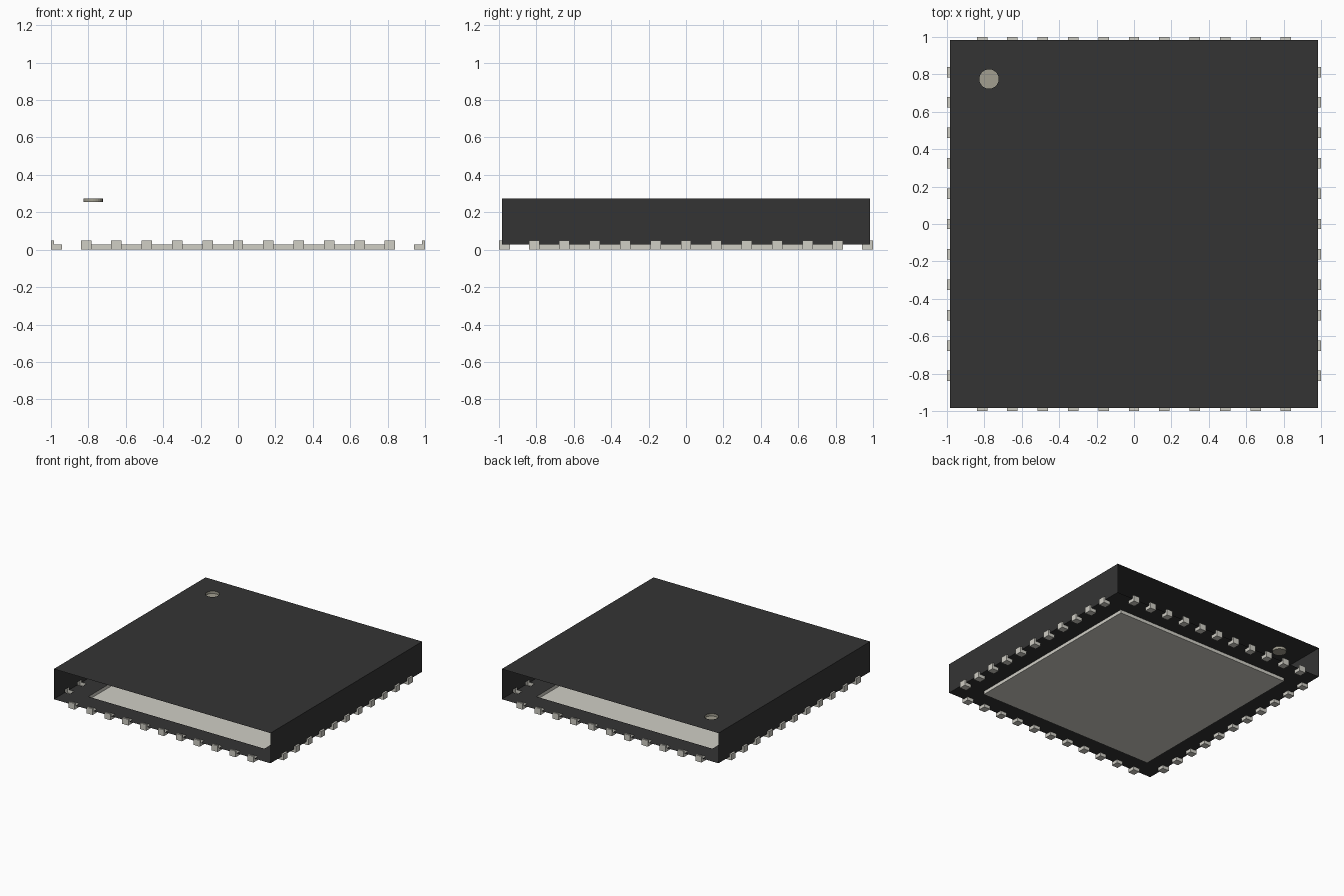
import bpy, bmesh
from math import pi
from mathutils import Matrix, Vector

cube = bpy.data.objects.get("Cube")
if cube:
    bpy.data.objects.remove(cube)

HALF, FLOOR, ROOF = 0.985, 0.027, 0.275   # package shell
PAD = 0.80                                # half width of the thermal pad
TIP, HEEL, LEAD_TOP = 1.0, 0.94, 0.05     # lead reach and height
PITCH, LEAD_W, COUNT = 0.1625, 0.056, 11
DOT_X, DOT_R, DOT_Z = 0.775, 0.052, 0.255
centres = [(i - COUNT // 2) * PITCH for i in range(COUNT)]


def material(name, rgb):
    m = bpy.data.materials.new(name)
    m.use_nodes = True
    m.diffuse_color = (*rgb, 1)
    m.node_tree.nodes["Principled BSDF"].inputs["Base Color"].default_value = (*rgb, 1)
    return m


black = material("black plastic", (0.034, 0.034, 0.034))
metal = material("pale metal", (0.63, 0.62, 0.56))
grey = material("marker grey", (0.36, 0.345, 0.28))


def finish(bm, name, mat):
    bmesh.ops.remove_doubles(bm, verts=bm.verts, dist=1e-5)
    bmesh.ops.recalc_face_normals(bm, faces=bm.faces)
    mesh = bpy.data.meshes.new(name)
    bm.to_mesh(mesh)
    bm.free()
    mesh.materials.append(mat)
    obj = bpy.data.objects.new(name, mesh)
    bpy.context.collection.objects.link(obj)
    return obj


def add_face(bm, points):
    return bm.faces.new([bm.verts.new(p) for p in points])


def sheet(bm, us, vs, place, is_open):
    """Flat grid of cells, leaving out those that is_open selects."""
    for u0, u1 in zip(us, us[1:]):
        for v0, v1 in zip(vs, vs[1:]):
            if not is_open((u0 + u1) / 2, (v0 + v1) / 2):
                add_face(bm, [place(u0, v0), place(u1, v0), place(u1, v1), place(u0, v1)])


def on_lead(t):
    return any(abs(t - c) < LEAD_W / 2 for c in centres)


def floor_open(x, y):
    over_pad = abs(x) < PAD and abs(y) < PAD
    return over_pad or (abs(x) > HEEL and on_lead(y)) or (abs(y) > HEEL and on_lead(x))


# Package shell: floor with openings, two side walls, open at front and back
edges = [c + s * LEAD_W / 2 for c in centres for s in (-1, 1)]
cuts = sorted(edges + [s * d for s in (-1, 1) for d in (HALF, HEEL, PAD)])
bm = bmesh.new()
sheet(bm, cuts, cuts, lambda x, y: (x, y, FLOOR), floor_open)
for side in (-HALF, HALF):
    sheet(bm, cuts, [FLOOR, LEAD_TOP, ROOF], lambda y, z: (side, y, z),
          lambda y, z: z < LEAD_TOP and on_lead(y))
finish(bm, "package_shell", black)

# Roof with a round opening for the marker
dot_at = Matrix.Translation((-DOT_X, DOT_X, ROOF))
bm = bmesh.new()
corners = [bm.verts.new((x, y, ROOF)) for x, y in
           ((-HALF, -HALF), (HALF, -HALF), (HALF, HALF), (-HALF, HALF))]
for i in range(4):
    bm.edges.new((corners[i - 1], corners[i]))
bmesh.ops.create_circle(bm, segments=24, radius=DOT_R, matrix=dot_at)
bmesh.ops.triangle_fill(bm, edges=bm.edges[:], use_beauty=True, normal=Vector((0, 0, 1)))
finish(bm, "package_roof", black)

# Shallow round marker cup set into the roof
bm = bmesh.new()
bmesh.ops.create_circle(bm, cap_ends=True, segments=24, radius=DOT_R,
                        matrix=Matrix.Translation((-DOT_X, DOT_X, DOT_Z)))
rim = bmesh.ops.extrude_edge_only(bm, edges=bm.edges[:])["geom"]
bmesh.ops.translate(bm, vec=(0, 0, ROOF - DOT_Z),
                    verts=[g for g in rim if isinstance(g, bmesh.types.BMVert)])
finish(bm, "corner_marker", grey)

# Thermal pad: a tray that hangs in the floor opening
bm = bmesh.new()
bmesh.ops.create_cube(bm, size=1, matrix=Matrix.Translation((0, 0, FLOOR / 2))
                      @ Matrix.Diagonal((2 * PAD, 2 * PAD, FLOOR, 1)))
lid = [f for f in bm.faces if f.calc_center_median().z > FLOOR * 0.9]
bmesh.ops.delete(bm, geom=lid, context='FACES_ONLY')
finish(bm, "thermal_pad", metal)

# L-shaped leads, one row per side, open where they meet the package
profile = [(HEEL, FLOOR), (HEEL, 0), (TIP, 0), (TIP, LEAD_TOP), (HALF, LEAD_TOP)]
for k, side in enumerate(("left", "back", "right", "front")):
    bm = bmesh.new()
    for c in centres:
        a, b = c - LEAD_W / 2, c + LEAD_W / 2
        for (d0, z0), (d1, z1) in zip(profile, profile[1:]):
            add_face(bm, [(d0, a, z0), (d1, a, z1), (d1, b, z1), (d0, b, z0)])
        for t in (a, b):
            add_face(bm, [(d, t, z) for d, z in profile + [(HALF, FLOOR)]])
    bmesh.ops.rotate(bm, verts=bm.verts, matrix=Matrix.Rotation(k * pi / 2, 3, 'Z'))
    finish(bm, side + "_leads", metal)
